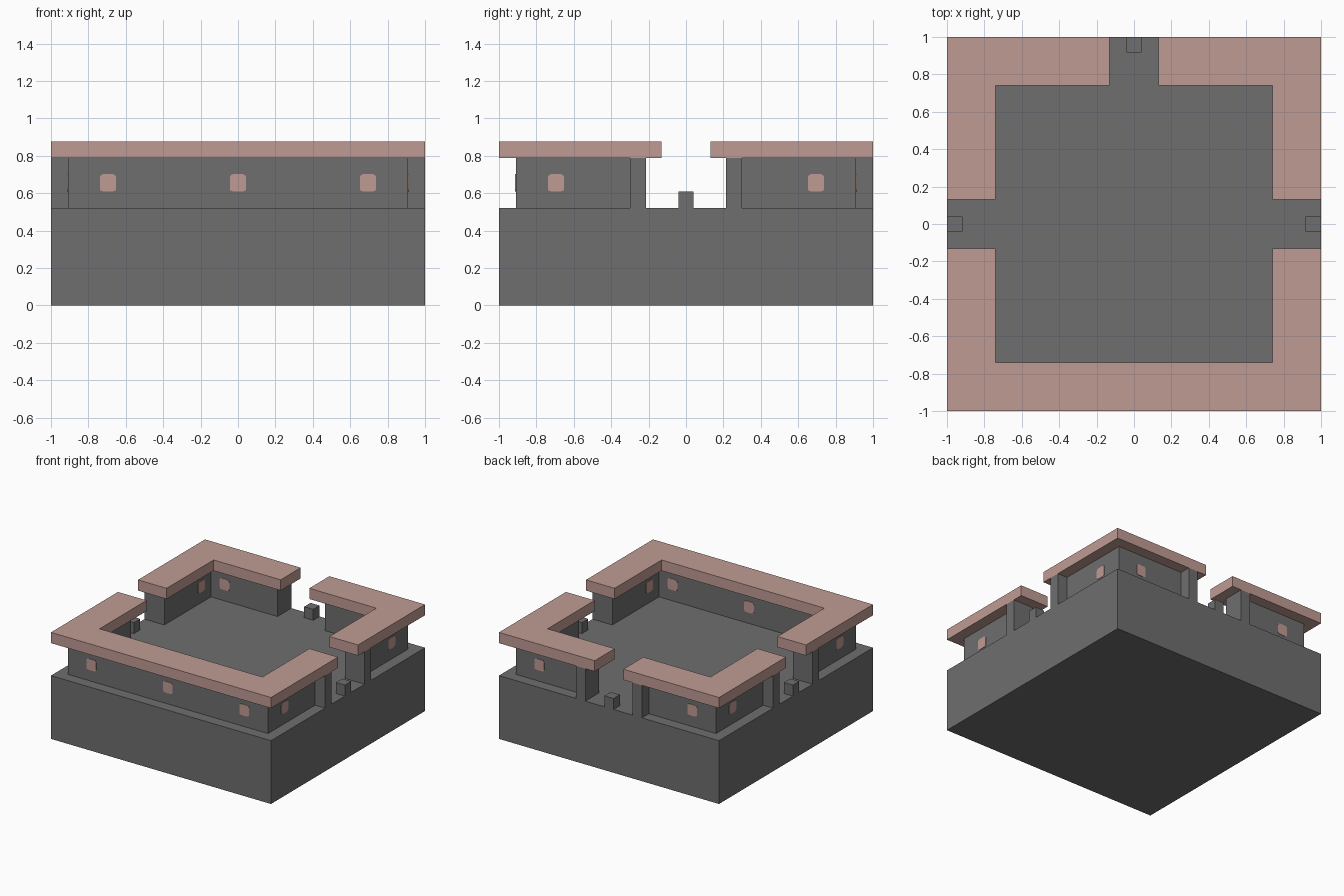
import bpy, bmesh
from mathutils import Matrix
from math import pi

cube = bpy.data.objects.get("Cube")
if cube:
    bpy.data.objects.remove(cube, do_unlink=True)


def material(name, rgb):
    m = bpy.data.materials.new(name)
    m.use_nodes = True
    m.diffuse_color = (*rgb, 1)
    m.node_tree.nodes["Principled BSDF"].inputs["Base Color"].default_value = (*rgb, 1)
    return m


GREY = material("stone grey", (0.156, 0.156, 0.156))
PINK = material("dusty pink", (0.53, 0.33, 0.295))

BASE_TOP, WALL_TOP, CAP_TOP = 0.52, 0.787, 0.875
INNER, OUTER = 0.82, 0.91        # wall faces
GAP, JAMB = 0.215, 0.30          # doorway half width, jamb edge
CAP_IN, CAP_GAP = 0.74, 0.13     # cap inner edge, cap half opening
PORT_POS, PORT_Z = 0.695, 0.655


def add_object(name, bm, mat):
    bmesh.ops.recalc_face_normals(bm, faces=bm.faces)
    me = bpy.data.meshes.new(name)
    bm.to_mesh(me)
    bm.free()
    me.materials.append(mat)
    ob = bpy.data.objects.new(name, me)
    bpy.context.collection.objects.link(ob)
    return ob


def prism(name, outline, z0, z1, mat):
    """Extrude a plan outline upwards."""
    bm = bmesh.new()
    face = bm.faces.new([bm.verts.new((x, y, z0)) for x, y in outline])
    out = bmesh.ops.extrude_face_region(bm, geom=[face])
    top = [v for v in out["geom"] if isinstance(v, bmesh.types.BMVert)]
    bmesh.ops.translate(bm, verts=top, vec=(0, 0, z1 - z0))
    return add_object(name, bm, mat)


def flip(points):
    return [(-x, y) for x, y in points]


def box(name, x, y, half, z0, z1, mat):
    return prism(name, [(x - half, y - half), (x + half, y - half),
                        (x + half, y + half), (x - half, y + half)], z0, z1, mat)


def port(name, x, y, turn):
    """Rounded square plug running through the wall."""
    bm = bmesh.new()
    bmesh.ops.create_cube(bm, size=1)
    bmesh.ops.scale(bm, verts=bm.verts, vec=(0.088, OUTER - INNER + 0.006, 0.092))
    edges = [e for e in bm.edges
             if abs(e.verts[0].co.y - e.verts[1].co.y) > 0.01]
    bmesh.ops.bevel(bm, geom=edges, offset=0.018, segments=3, profile=0.5,
                    affect='EDGES')
    place = Matrix.Translation((x, y, PORT_Z)) @ Matrix.Rotation(turn, 4, 'Z')
    bmesh.ops.transform(bm, matrix=place, verts=bm.verts)
    return add_object(name, bm, PINK)


# Solid base block
box("base", 0, 0, 1, 0, BASE_TOP, GREY)

# Back corner walls with doorway jambs
corner = [(INNER, GAP), (1, GAP), (1, JAMB), (OUTER, JAMB), (OUTER, OUTER),
          (JAMB, OUTER), (JAMB, 1), (GAP, 1), (GAP, INNER), (INNER, INNER)]
corner_cap = [(CAP_IN, CAP_GAP), (1, CAP_GAP), (1, 1), (CAP_GAP, 1),
              (CAP_GAP, CAP_IN), (CAP_IN, CAP_IN)]
for side, fn in (("left", list), ("right", flip)):
    prism("back_wall_" + side, fn(corner), BASE_TOP, WALL_TOP, GREY)
    prism("back_cap_" + side, fn(corner_cap), WALL_TOP, CAP_TOP, PINK)

# Front wall wraps round both front corners
half = [(INNER, -INNER), (INNER, -GAP), (1, -GAP), (1, -JAMB),
        (OUTER, -JAMB), (OUTER, -OUTER)]
prism("front_wall", half + flip(half)[::-1], BASE_TOP, WALL_TOP, GREY)
half_cap = [(CAP_IN, -CAP_IN), (CAP_IN, -CAP_GAP), (1, -CAP_GAP), (1, -1)]
prism("front_cap", half_cap + flip(half_cap)[::-1], WALL_TOP, CAP_TOP, PINK)

# Small post in each doorway
for name, x, y in (("left", 0.959, 0), ("right", -0.959, 0), ("back", 0, 0.959)):
    box("door_post_" + name, x, y, 0.041, BASE_TOP, 0.61, GREY)

# Ports through the walls
MID = (INNER + OUTER) / 2
for s in (-1, 1):
    side = "left" if s > 0 else "right"
    port("front_port_" + side, s * PORT_POS, -MID, 0)
    port("back_port_" + side, s * PORT_POS, MID, 0)
    port("side_port_front_" + side, s * MID, -PORT_POS, pi / 2)
    port("side_port_back_" + side, s * MID, PORT_POS, pi / 2)
port("front_port_middle", 0, -MID, 0)
